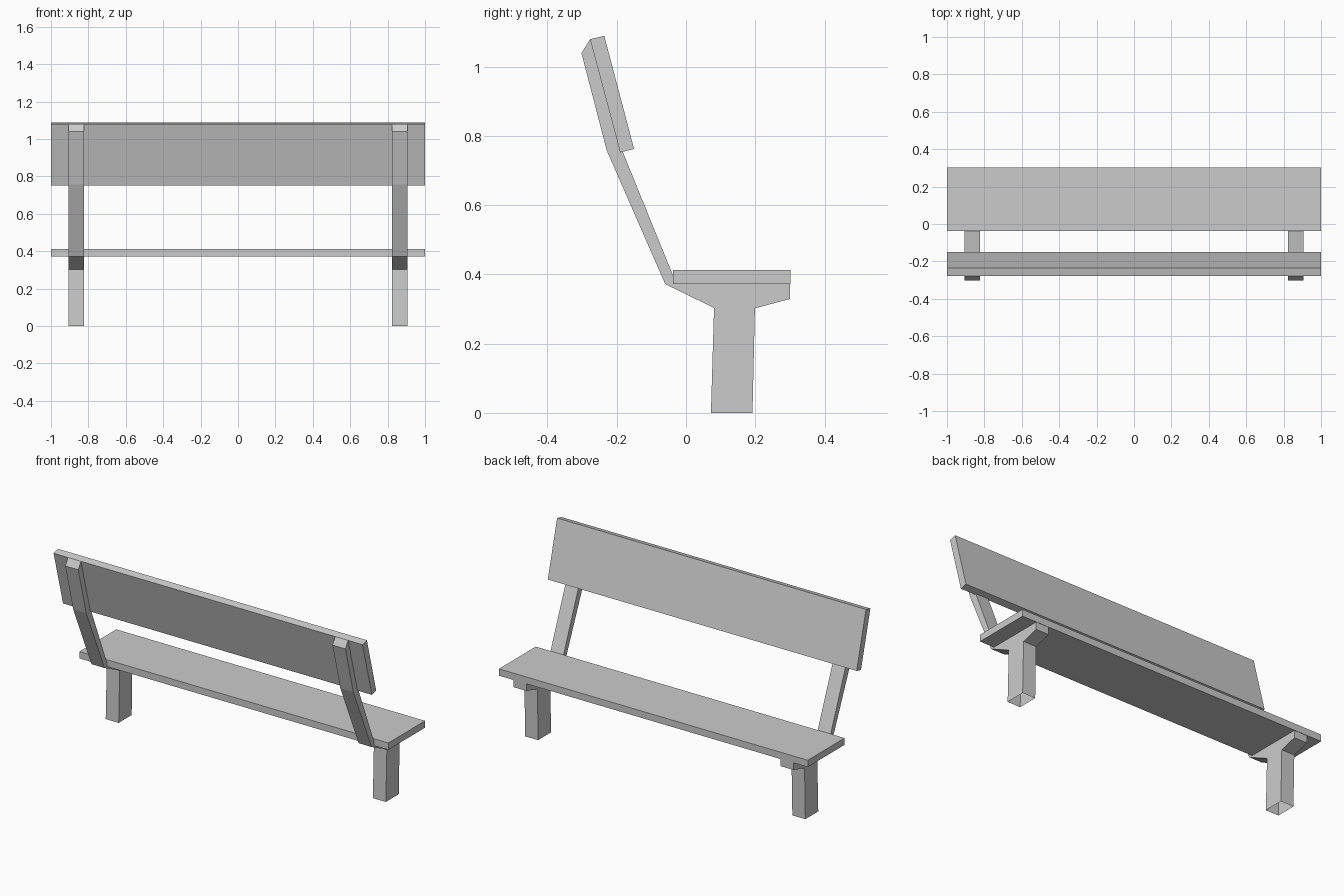
import bpy
import bmesh

cube = bpy.data.objects.get("Cube")
if cube:
    bpy.data.objects.remove(cube, do_unlink=True)

GREY = (0.6, 0.6, 0.6, 1.0)
grey = bpy.data.materials.new("plain grey")
grey.use_nodes = True
grey.diffuse_color = GREY
grey.node_tree.nodes["Principled BSDF"].inputs["Base Color"].default_value = GREY


def extrude_profile(name, profile, x0, x1, open_foot=False):
    """Extrude a (y, z) outline along x from x0 to x1."""
    bm = bmesh.new()
    outline = bm.faces.new([bm.verts.new((x0, y, z)) for y, z in profile])
    moved = bmesh.ops.extrude_face_region(bm, geom=[outline], use_keep_orig=True)
    verts = [v for v in moved["geom"] if isinstance(v, bmesh.types.BMVert)]
    bmesh.ops.translate(bm, verts=verts, vec=(x1 - x0, 0, 0))
    bmesh.ops.recalc_face_normals(bm, faces=bm.faces)
    if open_foot:
        soles = [f for f in bm.faces if all(v.co.z < 0.001 for v in f.verts)]
        bmesh.ops.delete(bm, geom=soles, context="FACES_ONLY")
    mesh = bpy.data.meshes.new(name)
    bm.to_mesh(mesh)
    bm.free()
    mesh.materials.append(grey)
    obj = bpy.data.objects.new(name, mesh)
    bpy.context.collection.objects.link(obj)
    return obj


# Seat plank and tilted backrest board, full width
extrude_profile("seat", [(-0.038, 0.372), (0.302, 0.372),
                         (0.302, 0.412), (-0.038, 0.412)], -1, 1)
extrude_profile("backrest", [(-0.19, 0.752), (-0.15, 0.762),
                             (-0.236, 1.089), (-0.277, 1.079)], -1, 1)

# Side support: hollow foot, seat bracket and bent back post in one outline
support = [(0.072, 0), (0.192, 0), (0.199, 0.302), (0.3, 0.329), (0.3, 0.372),
           (-0.038, 0.372), (-0.038, 0.398), (-0.192, 0.777), (-0.277, 1.079),
           (-0.302, 1.039), (-0.229, 0.758), (-0.06, 0.372), (0.081, 0.303)]
for side, x in (("left", 0.865), ("right", -0.865)):
    extrude_profile(side + "_support", support, x - 0.042, x + 0.042, open_foot=True)
